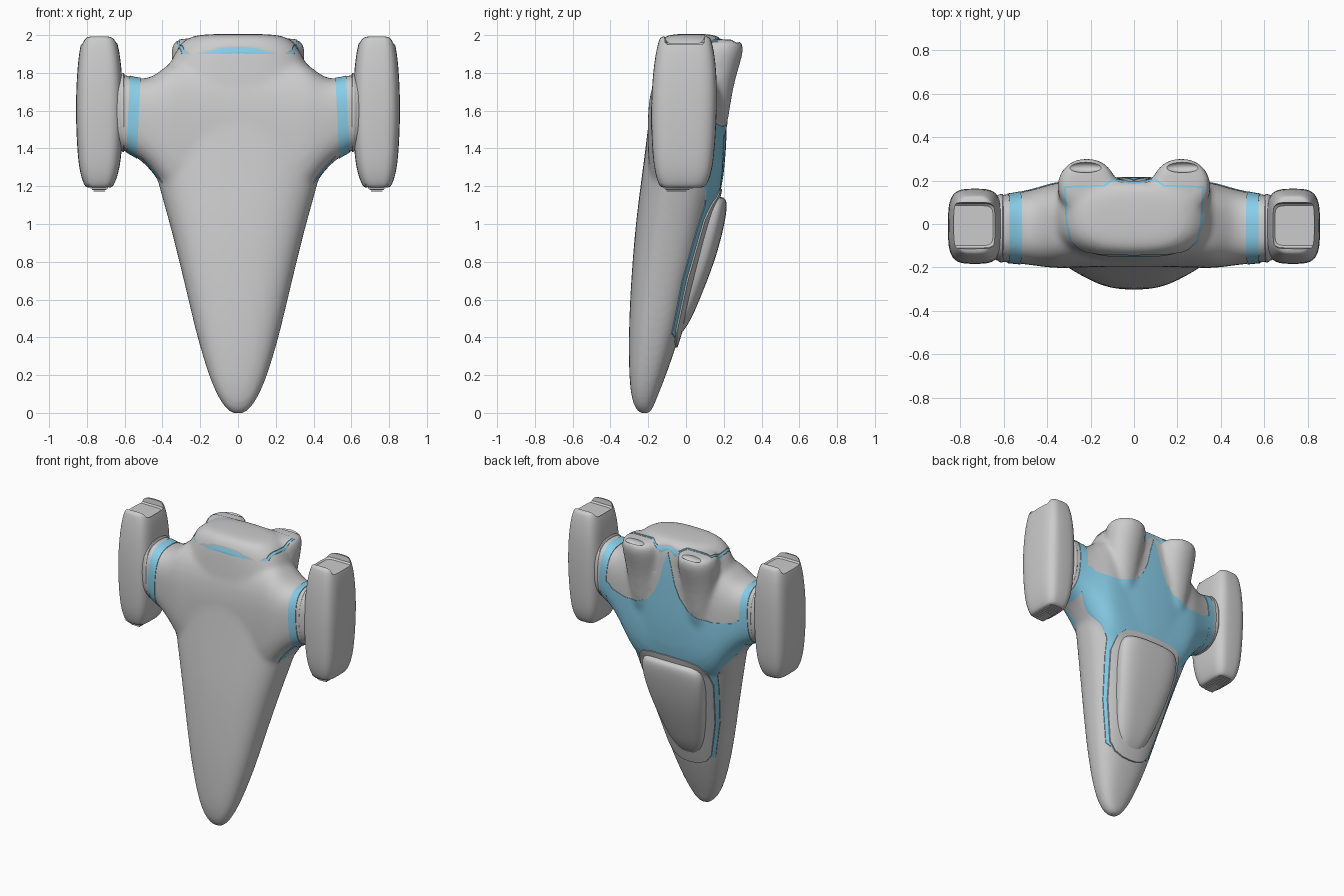
import bpy, bmesh, math
from mathutils import Vector

if "Cube" in bpy.data.objects:
    bpy.data.objects.remove(bpy.data.objects["Cube"])

blue = bpy.data.materials.new("blue_panel")
blue.diffuse_color = (0.25, 0.62, 0.82, 1)
blue.use_nodes = True
blue.node_tree.nodes["Principled BSDF"].inputs["Base Color"].default_value = blue.diffuse_color


def make(name, bm, mat=None):
    bmesh.ops.recalc_face_normals(bm, faces=bm.faces)
    me = bpy.data.meshes.new(name)
    bm.to_mesh(me)
    bm.free()
    ob = bpy.data.objects.new(name, me)
    bpy.context.collection.objects.link(ob)
    if mat:
        me.materials.append(mat)
    return ob


def bake(ob):
    bpy.context.view_layer.update()
    dg = bpy.context.evaluated_depsgraph_get()
    me = bpy.data.meshes.new_from_object(ob.evaluated_get(dg))
    ob.modifiers.clear()
    ob.data = me
    return ob


def loft(name, rows, n=2.6, axis='z', sub=2, seg=32):
    """rows: (t, u0, u1, v0, v1) superellipse sections along an axis"""
    bm = bmesh.new()
    rings = []
    for t, u0, u1, v0, v1 in rows:
        ring = []
        for i in range(seg):
            a = 2 * math.pi * i / seg
            c, s = math.cos(a), math.sin(a)
            u = (u0 + u1) / 2 + (u1 - u0) / 2 * math.copysign(abs(c) ** (2 / n), c)
            v = (v0 + v1) / 2 + (v1 - v0) / 2 * math.copysign(abs(s) ** (2 / n), s)
            ring.append(bm.verts.new((u, v, t) if axis == 'z' else (t, u, v)))
        rings.append(ring)
    for a, b in zip(rings, rings[1:]):
        for i in range(seg):
            j = (i + 1) % seg
            bm.faces.new((a[i], a[j], b[j], b[i]))
    bm.faces.new(rings[0])
    bm.faces.new(rings[-1])
    ob = make(name, bm)
    if sub:
        ob.modifiers.new("sub", 'SUBSURF').levels = sub
        bake(ob)
    return ob


def boolean(ob, cutter, op):
    m = ob.modifiers.new("bool", 'BOOLEAN')
    m.operation, m.object, m.solver = op, cutter, 'EXACT'
    bake(ob)
    bpy.data.objects.remove(cutter)


def prism(polys, lo, hi, axis):
    bm = bmesh.new()
    for p in polys:
        vs = [bm.verts.new((x, lo, k) if axis == 'y' else (x, k, lo)) for x, k in p]
        f = bm.faces.new(vs)
        ex = bmesh.ops.extrude_face_region(bm, geom=[f])
        d = Vector((0, hi - lo, 0)) if axis == 'y' else Vector((0, 0, hi - lo))
        bmesh.ops.translate(bm, vec=d, verts=[g for g in ex['geom'] if isinstance(g, bmesh.types.BMVert)])
    return make("cutter", bm)


def flip(p):
    return [(-x, k) for x, k in reversed(p)]


def whole(half):
    """closed outline from a right half that starts and ends on x = 0"""
    return half + flip(half[1:-1])


def panel(name, polys, lo, hi, axis, offset, mat=None):
    """skin of the hull inside an outline, raised by offset"""
    ob = bpy.data.objects.new(name, hull.data.copy())
    bpy.context.collection.objects.link(ob)
    ob.data.materials.clear()
    d = ob.modifiers.new("raise", 'DISPLACE')
    d.strength, d.mid_level = offset, 0
    bake(ob)
    boolean(ob, prism(polys, lo, hi, axis), 'INTERSECT')
    ob.data.materials.clear()
    if mat:
        ob.data.materials.append(mat)
    return ob


# Hull core: nose at the bottom, tail at the top
core = [(-.008, .02, -.235, -.205), (.01, .055, -.262, -.18), (.05, .085, -.28, -.165), (.1, .115, -.292, -.145),
        (.2, .157, -.302, -.105), (.4, .217, -.304, -.035), (.6, .264, -.297, .02),
        (.8, .312, -.284, .08), (1.0, .362, -.267, .135), (1.2, .42, -.242, .193),
        (1.4, .47, -.215, .212), (1.6, .46, -.192, .215), (1.75, .42, -.175, .215),
        (1.85, .36, -.162, .21), (1.93, .325, -.15, .205), (1.98, .27, -.125, .185), (2.003, .2, -.09, .15)]
parts = [loft("hull", [(z, -w, w, f, b) for z, w, f, b in core], 2.6)]

# Wing stubs running through the hull
side = [(.25, -.2, .2, 1.0, 1.88), (.35, -.205, .195, 1.12, 1.86), (.4, -.2, .18, 1.2, 1.82),
        (.45, -.193, .165, 1.27, 1.782), (.5, -.187, .152, 1.325, 1.767),
        (.55, -.18, .142, 1.36, 1.775), (.6, -.177, .135, 1.385, 1.795), (.68, -.17, .13, 1.42, 1.79)]
rows = [(-r[0],) + r[1:] for r in reversed(side)] + side
parts.append(loft("stub", rows, 2.8, 'x'))

# Engine humps on the back
hump = [(1.4, .17, .27, .1, .19), (1.55, .13, .31, .08, .225), (1.7, .1, .34, .05, .245),
        (1.82, .085, .35, .04, .277), (1.9, .08, .355, .04, .302), (1.95, .085, .35, .05, .306),
        (1.98, .11, .33, .08, .285)]
for s in (1, -1):
    parts.append(loft("hump", [(z, s * a, s * b, c, d) for z, a, b, c, d in hump], 2.1))

# Fuse and smooth the hull
bpy.ops.object.select_all(action='DESELECT')
for p in parts:
    p.select_set(True)
hull = parts[0]
bpy.context.view_layer.objects.active = hull
bpy.ops.object.join()
m = hull.modifiers.new("fuse", 'REMESH')
m.mode, m.voxel_size = 'VOXEL', .014
m = hull.modifiers.new("soften", 'SMOOTH')
m.factor, m.iterations = .5, 16
bake(hull)

# Blue back plate with thin strips running beside the canopy
back = [(0, 1.93), (.03, 1.84), (.06, 1.72), (.1, 1.63), (.16, 1.56), (.24, 1.525), (.34, 1.515), (.47, 1.53),
        (.505, 1.56), (.53, 1.56), (.535, 1.38), (.45, 1.275), (.37, 1.18), (.32, 1.1),
        (.305, .98), (.255, .7), (.183, .42), (.15, .4), (0, .4)]
panel("back_plate", [whole(back)], -.12, .5, 'y', .003, blue)

# Grey canopy frame and bulging canopy
frame = [(0, 1.185), (.14, 1.18), (.22, 1.165), (.265, 1.12), (.285, 1.02), (.235, .7), (.165, .43),
         (.12, .375), (.06, .35), (0, .345)]
panel("canopy_frame", [whole(frame)], -.12, .5, 'y', .01)
can = [(.4, .05, -.05), (.42, .09, -.02), (.5, .13, .03), (.6, .16, .073), (.8, .205, .152), (.95, .232, .193),
       (1.05, .24, .213), (1.11, .23, .218), (1.135, .205, .208), (1.145, .16, .19)]
loft("canopy", [(z, -w, w, b - .17, b) for z, w, b in can], 3)

# Blue rings round the wing stubs
ring = [(.51, 1.9), (.568, 1.9), (.595, 1.25), (.54, 1.25)]
panel("stub_rings", [ring, flip(ring)], -.5, .5, 'y', .004, blue)

# Roof hatch with blue outline
hatch = [(0, .195), (.1, .21), (.14, .18), (.325, .175), (.315, .0), (.295, -.09), (.25, -.135), (.15, -.15), (0, -.152)]
panel("hatch_trim", [whole(hatch)], 1.9, 2.2, 'z', .002, blue)
inner = [(x * .965, y * .95) for x, y in hatch]
panel("roof_hatch", [whole(inner)], 1.9, 2.2, 'z', .005)

# Exhaust hollows in the humps
for s in (1, -1):
    bm = bmesh.new()
    bmesh.ops.create_uvsphere(bm, u_segments=32, v_segments=16, radius=1)
    bmesh.ops.scale(bm, vec=(.08, .025, .03), verts=bm.verts)
    bmesh.ops.translate(bm, vec=(s * .225, .262, 1.975), verts=bm.verts)
    boolean(hull, make("cutter", bm), 'DIFFERENCE')


def mirror(ob):
    ob.modifiers.new("mirror", 'MIRROR')
    bake(ob)


# Side pods with a scooped top and hollow bottom
pod = [(1.19, .675, .795, -.125, .085), (1.2, .66, .812, -.14, .105), (1.25, .638, .832, -.16, .13),
       (1.35, .615, .85, -.178, .15), (1.6, .605, .861, -.188, .165), (1.8, .613, .853, -.176, .163),
       (1.92, .628, .84, -.158, .148), (1.98, .645, .825, -.142, .132), (1.998, .665, .805, -.13, .12)]
pods = loft("pods", pod, 3.6)
scoop = [(1.95, .65, .9, -.1, .085), (1.96, .64, .9, -.11, .095), (2.05, .63, .9, -.122, .108)]
boolean(pods, loft("cutter", scoop, 7, 'z', 0), 'DIFFERENCE')
boolean(pods, loft("cutter", [(1.1, .68, .79, -.12, .08), (1.22, .68, .79, -.12, .08)], 6, 'z', 0), 'DIFFERENCE')
mirror(pods)

# Stacked slats under the pods
bm = bmesh.new()
for i in range(5):
    k = 1 - .12 * i
    r = bmesh.ops.create_cube(bm, size=1)
    bmesh.ops.scale(bm, vec=(.12 * k, .2 * k, .005), verts=r['verts'])
    bmesh.ops.translate(bm, vec=(.735, -.03 - .005 * i, 1.208 - .0085 * i), verts=r['verts'])
mirror(make("pod_slats", bm))

# Collars between stubs and pods
mirror(loft("pod_collars", [(.598, -.165, .125, 1.4, 1.78), (.603, -.182, .142, 1.37, 1.81),
                            (.63, -.175, .137, 1.4, 1.79), (.665, -.12, .1, 1.48, 1.72)], 2.5, 'x'))

# Smooth shading with crisp panel edges
bpy.ops.object.select_all(action='SELECT')
bpy.context.view_layer.objects.active = hull
bpy.ops.object.shade_smooth_by_angle(angle=math.radians(35))
